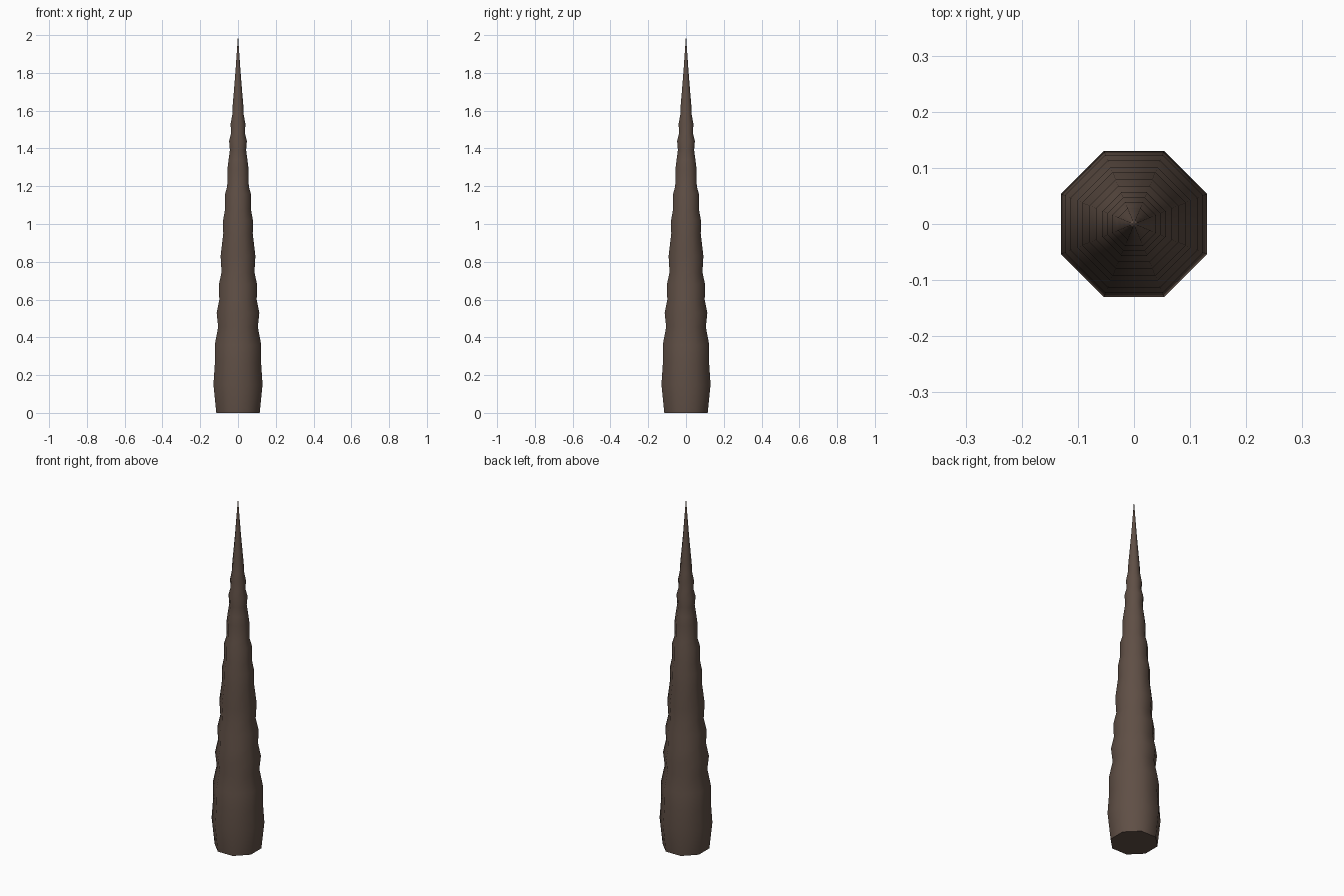
import bpy, bmesh, math

if "Cube" in bpy.data.objects:
    bpy.data.objects.remove(bpy.data.objects["Cube"])

# Dark brown horn colour
mat = bpy.data.materials.new("dark brown")
mat.diffuse_color = (0.115, 0.078, 0.06, 1)
mat.use_nodes = True
mat.node_tree.nodes["Principled BSDF"].inputs["Base Color"].default_value = mat.diffuse_color

# Profile: height, half width across flats (rippled taper)
profile = [(0, .115), (.15, .13), (.27, .122), (.36, .123), (.455, .105), (.53, .113),
           (.60, .099), (.68, .101), (.745, .087), (.83, .092), (.95, .078), (1.02, .079),
           (1.08, .068), (1.16, .068), (1.20, .057), (1.29, .056), (1.34, .050),
           (1.39, .043), (1.44, .047), (1.48, .037), (1.53, .039), (1.58, .030),
           (1.63, .028), (1.70, .022), (1.80, .014), (1.90, .007)]
SIDES = 8

bm = bmesh.new()
rings = []
for z, w in profile:
    r = w / math.cos(math.pi / SIDES)
    rings.append([bm.verts.new((r * math.cos(2 * math.pi * (i + .5) / SIDES),
                                r * math.sin(2 * math.pi * (i + .5) / SIDES), z))
                  for i in range(SIDES)])
tip = bm.verts.new((0, 0, 2))
for i in range(SIDES):
    j = (i + 1) % SIDES
    for a, b in zip(rings, rings[1:]):
        bm.faces.new((a[i], a[j], b[j], b[i]))
    bm.faces.new((rings[-1][i], rings[-1][j], tip))
bm.faces.new(rings[0][::-1])

me = bpy.data.meshes.new("horn")
bm.to_mesh(me)
bm.free()
me.materials.append(mat)
horn = bpy.data.objects.new("horn", me)
bpy.context.collection.objects.link(horn)

# Smooth sides, sharp base
horn.select_set(True)
bpy.context.view_layer.objects.active = horn
bpy.ops.object.shade_smooth_by_angle(angle=math.radians(60))
